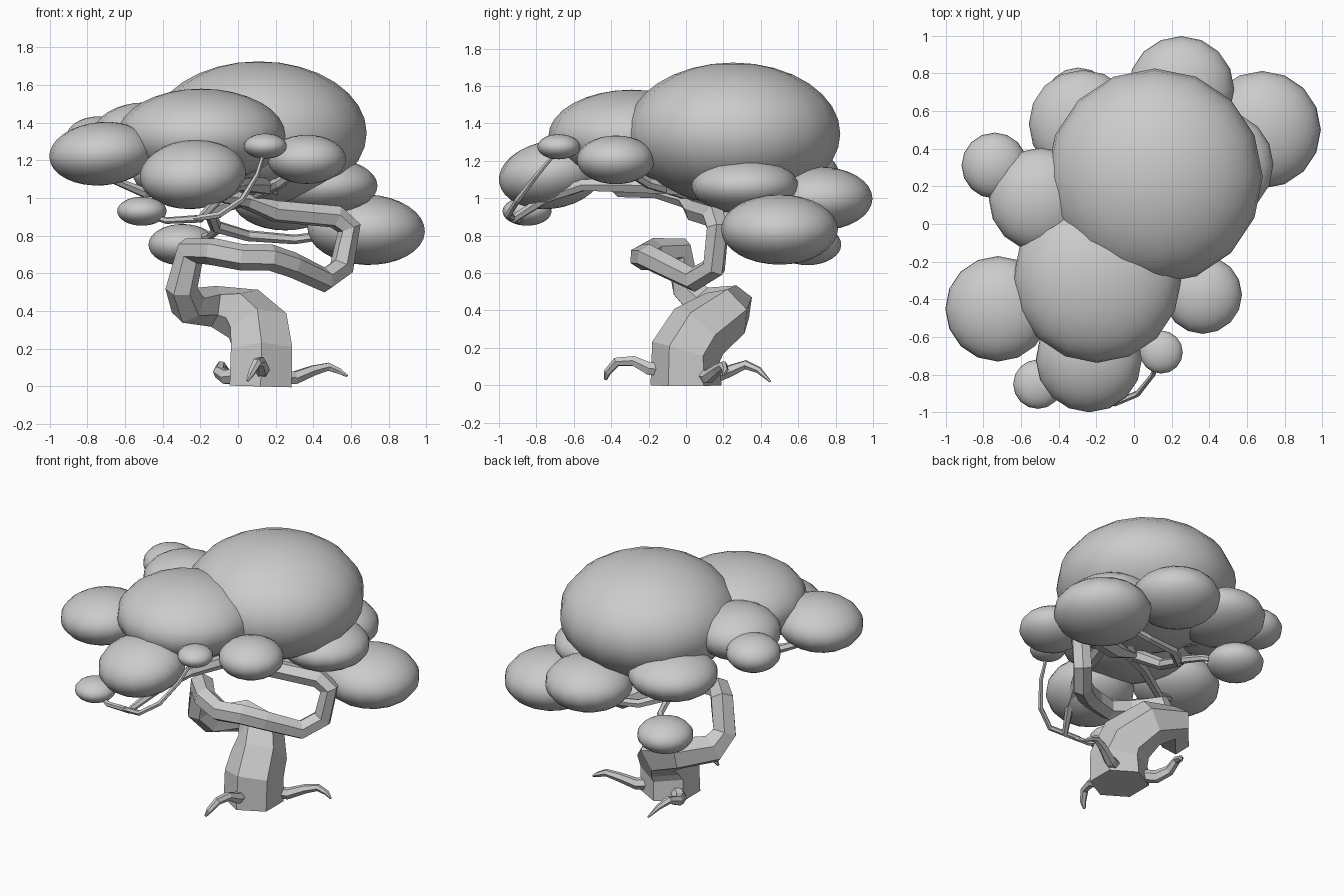
import bpy


def tube(name, pts, sides_res=1):
    """Faceted tapering tube through points of (x, y, z, radius)."""
    cu = bpy.data.curves.new(name, 'CURVE')
    cu.dimensions = '3D'
    cu.bevel_depth = 1.0
    cu.bevel_resolution = sides_res
    cu.use_fill_caps = True
    sp = cu.splines.new('POLY')
    sp.points.add(len(pts) - 1)
    for p, (x, y, z, r) in zip(sp.points, pts):
        p.co = (x, y, z, 1)
        p.radius = r
    sp.use_smooth = False
    tmp = bpy.data.objects.new(name + "_curve", cu)
    bpy.context.collection.objects.link(tmp)
    bpy.context.view_layer.update()
    mesh = bpy.data.meshes.new_from_object(
        tmp.evaluated_get(bpy.context.evaluated_depsgraph_get()))
    bpy.data.objects.remove(tmp)
    for f in mesh.polygons:
        f.use_smooth = False
    ob = bpy.data.objects.new(name, mesh)
    bpy.context.collection.objects.link(ob)
    return ob


def foliage(name, x, y, z, r, rz, tilt=(0, 0)):
    """Smooth flattened leaf cloud."""
    bpy.ops.mesh.primitive_uv_sphere_add(
        segments=16, ring_count=16, radius=1, location=(x, y, z),
        rotation=(tilt[0], tilt[1], 0))
    ob = bpy.context.object
    ob.name = name
    ob.scale = (r, r, rz)
    bpy.ops.object.shade_smooth()


# Twisting trunk
tube("trunk", [
    (.12, 0, 0, .19), (.125, 0, .18, .188), (.115, .07, .29, .178),
    (.03, .21, .385, .15), (-.13, .255, .425, .11), (-.265, .09, .43, .1),
    (-.3, .0, .52, .085), (-.25, -.04, .72, .08), (-.13, -.18, .715, .072),
    (.02, -.235, .685, .07), (.17, -.2, .685, .07),
    (.29, -.12, .645, .068), (.46, .04, .565, .066), (.55, .15, .63, .066),
    (.59, .17, .84, .064), (.52, .15, .90, .064), (.2, .05, .93, .06),
    (.03, .0, .985, .055), (.12, .08, 1.05, .05), (.3, .2, 1.12, .04)])

# Branches reaching into the leaf clouds
branches = {
    "front_branch": [(.2, .02, 1.06, .05), (.08, -.3, 1.07, .045),
                     (0, -.55, 1.07, .035), (-.1, -.75, 1.0, .028),
                     (-.2, -.92, .89, .022), (-.38, -.9, .88, .018),
                     (-.5, -.85, .92, .015)],
    "front_twig": [(-.3, -.9, .88, .018), (-.1, -.95, .91, .018),
                   (.02, -.9, .99, .017), (.1, -.8, 1.12, .014),
                   (.14, -.69, 1.25, .01)],
    "left_branch": [(.05, 0, .99, .045), (-.2, -.15, 1.03, .035),
                    (-.5, -.35, 1.03, .028), (-.72, -.45, 1.12, .018)],
    "back_branch": [(0, 0, .99, .045), (-.15, .1, .93, .038),
                    (-.12, .3, .85, .034), (.05, .45, .80, .03),
                    (.3, .5, .78, .026), (.6, .5, .82, .02)],
    "back_left_twig": [(-.1, .33, .84, .025), (-.15, .5, .8, .022),
                       (-.27, .63, .76, .016)],
    "upper_left_branch": [(.1, .06, 1.03, .04), (-.2, .1, 1.1, .035),
                          (-.5, .14, 1.22, .025), (-.7, .29, 1.3, .015)],
    "right_branch": [(.1, .0, 1.03, .04), (.22, -.2, 1.08, .03),
                     (.35, -.35, 1.17, .02)],
}
for name, pts in branches.items():
    tube(name, pts)

# Three arching roots
roots = [
    [(.18, .06, .06, .045), (.3, .12, .045, .038), (.4, .17, .085, .03),
     (.48, .2, .105, .024), (.54, .21, .08, .017), (.58, .2, .055, .007)],
    [(.12, -.1, .08, .045), (.13, -.2, .09, .038), (.12, -.28, .13, .03),
     (.1, -.37, .125, .026), (.07, -.42, .07, .02), (.05, -.43, .03, .008)],
    [(.04, .06, .06, .045), (-.06, .15, .05, .042), (-.1, .23, .075, .034),
     (-.09, .32, .11, .026), (-.06, .39, .08, .018), (-.02, .45, .02, .006)],
]
for i, pts in enumerate(roots):
    tube(f"root_{i + 1}", pts)

# Leaf clouds: x, y, z, radius, half height
clouds = [
    (.11, .252, 1.345, .573, .38), (-.195, -.29, 1.33, .446, .25),
    (-.722, -.45, 1.235, .28, .168), (-.24, -.72, 1.125, .282, .18),
    (.365, -.375, 1.205, .208, .13), (.145, -.68, 1.275, .114, .067),
    (-.51, -.85, .93, .131, .077), (.68, .5, .832, .312, .187),
    (.25, .715, .998, .282, .17), (.455, .315, 1.065, .285, .15),
    (-.295, .65, .752, .18, .11), (-.27, .53, 1.13, .288, .155),
    (-.495, .13, 1.335, .275, .172), (-.74, .31, 1.315, .175, .118),
]
tilts = {2: (0, -.08), 3: (.15, -.08), 7: (0, .04)}
for i, c in enumerate(clouds):
    foliage(f"leaf_cloud_{i + 1}", *c, tilt=tilts.get(i, (0, 0)))
